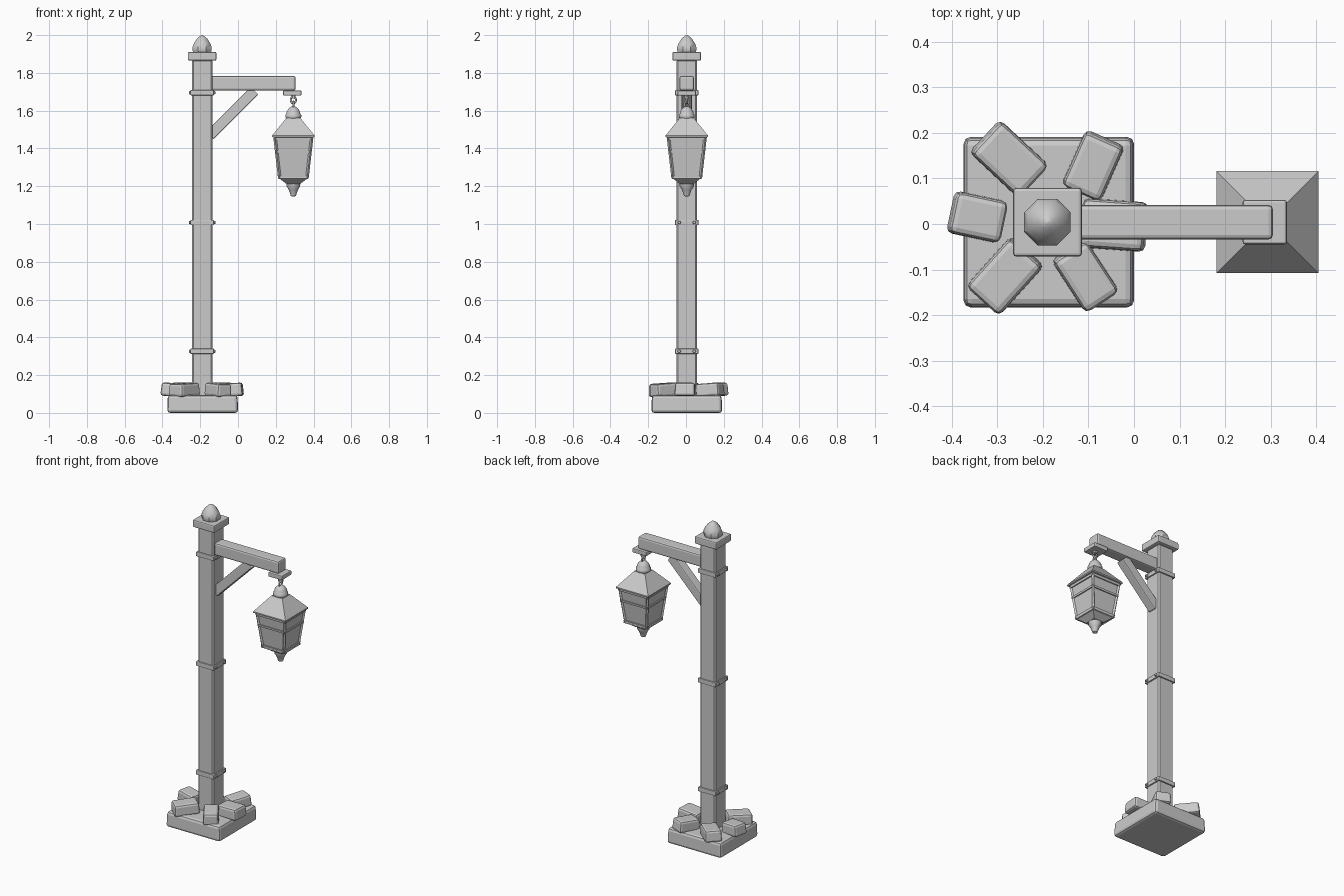
import bpy, bmesh, math
from mathutils import Vector, Matrix

if "Cube" in bpy.data.objects:
    bpy.data.objects.remove(bpy.data.objects["Cube"])

grey = bpy.data.materials.new("plain grey")
grey.diffuse_color = (0.6, 0.6, 0.6, 1)
grey.use_nodes = True
grey.node_tree.nodes["Principled BSDF"].inputs["Base Color"].default_value = grey.diffuse_color
PX, LX, CY = -0.19, 0.293, 0.004      # post x, lantern x, shared y


def finish(name, bm, bevel=0.0, smooth=False, segs=2):
    bmesh.ops.recalc_face_normals(bm, faces=bm.faces)
    me = bpy.data.meshes.new(name)
    bm.to_mesh(me)
    bm.free()
    me.materials.append(grey)
    ob = bpy.data.objects.new(name, me)
    bpy.context.collection.objects.link(ob)
    if bevel:
        m = ob.modifiers.new("bevel", 'BEVEL')
        m.width, m.segments = bevel, segs
    if smooth:
        bpy.ops.object.select_all(action='DESELECT')
        ob.select_set(True)
        bpy.context.view_layer.objects.active = ob
        bpy.ops.object.shade_smooth_by_angle(angle=math.radians(40))
    return ob


def box(name, loc, size, bevel=0.0, rot=Matrix(), taper=1.0, segs=2):
    bm = bmesh.new()
    bmesh.ops.create_cube(bm, size=1)
    for v in bm.verts:
        k = taper if v.co.z > 0 else 1
        v.co = Vector((v.co.x * size[0] * k, v.co.y * size[1] * k, v.co.z * size[2]))
    bm.transform(Matrix.Translation(loc) @ rot.to_4x4())
    return finish(name, bm, bevel, segs=segs)


def bar(name, a, b, w, d, bevel=0.0):
    a, b = Vector(a), Vector(b)
    rot = (b - a).to_track_quat('Z', 'Y').to_matrix()
    return box(name, (a + b) / 2, (w, d, (b - a).length), bevel, rot)


def loft(name, x, profile, n, smooth=False):
    """Stack of n-sided rings; profile = (distance to flat side, z)."""
    bm = bmesh.new()
    rings = []
    for r, z in profile:
        r /= math.cos(math.pi / n)
        rings.append([bm.verts.new((x + r * math.cos((i + .5) * math.tau / n),
                                    CY + r * math.sin((i + .5) * math.tau / n), z))
                      for i in range(n)])
    for lo, hi in zip(rings, rings[1:]):
        for i in range(n):
            j = (i + 1) % n
            bm.faces.new((lo[i], lo[j], hi[j], hi[i]))
    bm.faces.new(rings[0])
    bm.faces.new(rings[-1])
    return finish(name, bm, 0, smooth)


def ring(name, loc, R, r, turn, stretch=1.0):
    bpy.ops.mesh.primitive_torus_add(major_radius=R, minor_radius=r, major_segments=16,
                                     minor_segments=8, location=loc,
                                     rotation=(math.pi / 2, 0, turn))
    ob = bpy.context.object
    ob.name = name
    ob.scale.y = stretch
    ob.data.materials.append(grey)
    bpy.ops.object.shade_smooth_by_angle(angle=math.radians(60))


# Base slab and the stones ringed around the post
box("base_slab", (PX + .003, CY, .0475), (.376, .376, .095), .016, taper=.98)
stones = [(-.273, .142, -43, .15, .1, 4), (-.09, .127, 66, .135, .095, -4),
          (-.343, .015, -12, .12, .095, 5), (-.284, -.115, 48, .15, .1, -3),
          (-.106, -.115, -57, .14, .09, 4), (-.045, -.002, -4, .145, .11, -3)]
for i, (x, y, ang, l, w, tilt) in enumerate(stones):
    rot = Matrix.Rotation(math.radians(ang), 3, 'Z') @ Matrix.Rotation(math.radians(tilt), 3, 'Y')
    box(f"base_stone_{i + 1}", (x, y, .122), (l, w, .07), .013, rot, .95)

# Post with cap and finial
box("post", (PX, CY, .97), (.108, .108, 1.8), .008, segs=1)
box("post_cap", (PX, CY, 1.888), (.151, .151, .046), .007)
loft("finial", PX, [(.046, 1.905), (.051, 1.92), (.051, 1.935), (.044, 1.955),
                    (.028, 1.98), (.013, 1.994), (.003, 2.0)], 8, True)

# Iron bands with bolts on both sides
for i, z in enumerate((.326, 1.008, 1.695)):
    box(f"band_{i + 1}", (PX, CY, z), (.124, .124, .028), .004)
    for sx in (-1, 1):
        for sy in (-1, 1):
            bm = bmesh.new()
            bmesh.ops.create_cone(bm, cap_ends=True, segments=8, radius1=.011,
                                  radius2=.007, depth=.014)
            bm.transform(Matrix.Translation((PX + sx * .063, CY + sy * .04, z)) @
                         Matrix.Rotation(sx * math.pi / 2, 4, 'Y'))
            finish(f"band_{i + 1}_bolt", bm)

# Arm and diagonal brace
box("arm", (.08, CY, 1.745), (.45, .076, .077), .01)
bar("brace", (-.15, CY, 1.468), (.088, CY, 1.706), .056, .056, .006)

# Hanger plate and chain
box("hanger_plate", (.287, CY, 1.693), (.097, .097, .027), .005)
loft("hanger_stud", LX, [(.012, 1.665), (.012, 1.685)], 8)
ring("chain_link_upper", (LX, CY, 1.656), .014, .005, 0, 1.2)
ring("chain_link_lower", (LX, CY, 1.632), .013, .005, math.pi / 2, 1.2)

# Lantern cap and roof
loft("lantern_cap", LX, [(.036, 1.555), (.042, 1.566), (.042, 1.576), (.037, 1.583),
                         (.035, 1.595), (.024, 1.612), (.01, 1.622)], 12, True)
loft("lantern_roof", LX, [(.1, 1.458), (.112, 1.461), (.112, 1.469), (.038, 1.56)], 4)

# Lantern body: panes, horizontal frames and corner bars
Z0, Z1, W0, W1 = 1.245, 1.462, .079, .104


def half(z):
    return W0 + (W1 - W0) * (z - Z0) / (Z1 - Z0)


loft("lantern_panes", LX, [(W0 - .007, Z0), (W1 - .007, Z1)], 4)
for part, lo, hi in (("top", 1.445, Z1), ("middle", 1.376, 1.388), ("bottom", Z0, 1.258)):
    loft(f"lantern_{part}_frame", LX, [(half(lo), lo), (half(hi), hi)], 4)
for sx in (-1, 1):
    for sy in (-1, 1):
        bar("lantern_corner_bar", (LX + sx * (W0 - .006), CY + sy * (W0 - .006), Z0),
            (LX + sx * (W1 - .006), CY + sy * (W1 - .006), Z1), .012, .012)

# Lantern underside and drop
loft("lantern_bottom", LX, [(.036, 1.212), (.07, 1.238), (.08, 1.24), (.08, 1.248)], 4)
loft("lantern_drop", LX, [(.006, 1.145), (.014, 1.149), (.017, 1.16), (.024, 1.18),
                          (.036, 1.2), (.037, 1.216)], 10, True)
